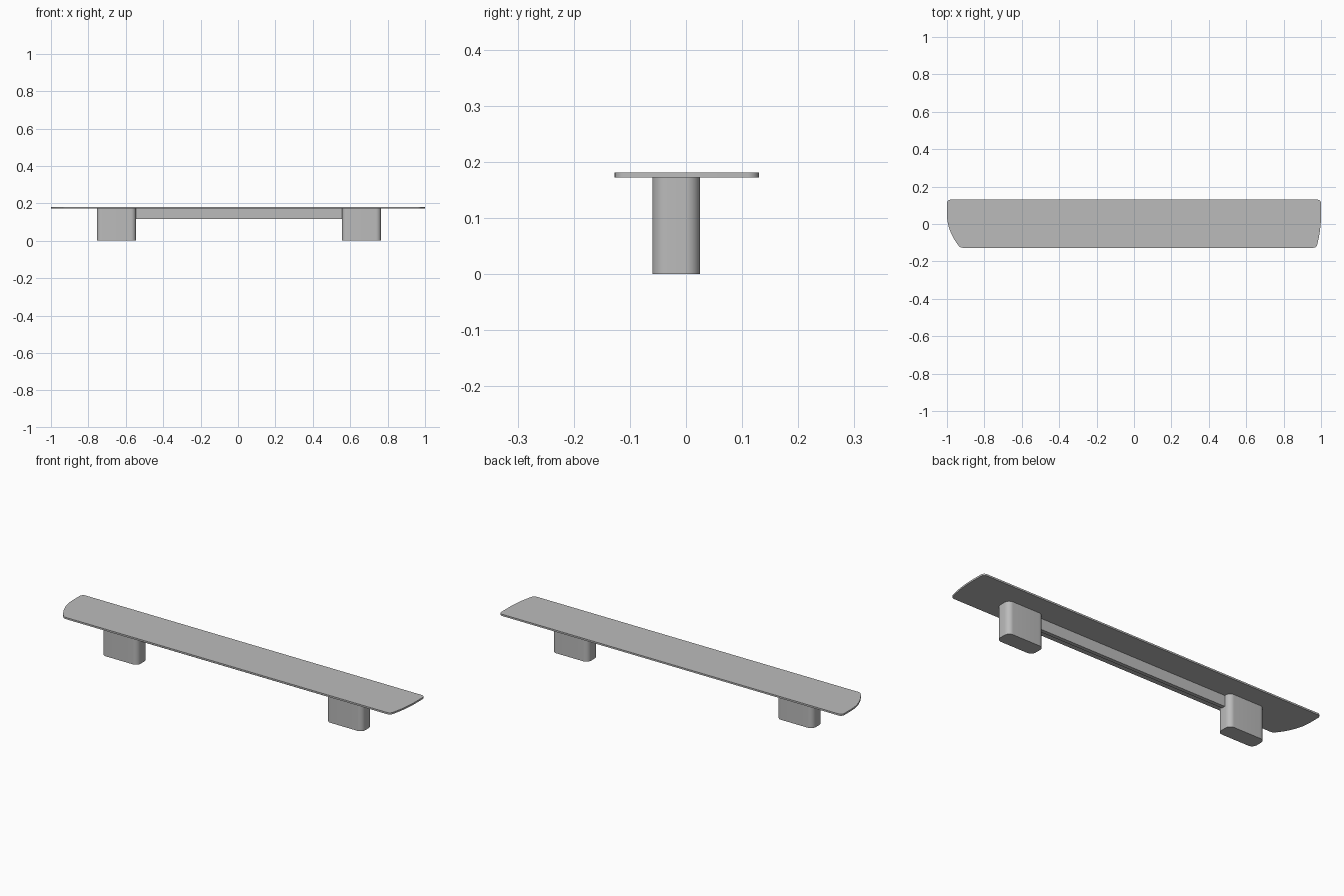
import bpy, bmesh, math
from mathutils import Vector

cube = bpy.data.objects.get("Cube")
if cube:
    bpy.data.objects.remove(cube, do_unlink=True)

grey = bpy.data.materials.new("plain grey")
grey.use_nodes = True
colour = (0.5, 0.5, 0.5, 1)
grey.diffuse_color = colour
grey.node_tree.nodes["Principled BSDF"].inputs["Base Color"].default_value = colour


def rounded(corners, steps=8):
    """Outline with each (x, y, radius) corner rounded by a quadratic curve or arc."""
    out = []
    for i, (x, y, r) in enumerate(corners):
        p = Vector((x, y))
        before = (Vector(corners[i - 1][:2]) - p).normalized()
        after = (Vector(corners[(i + 1) % len(corners)][:2]) - p).normalized()
        if r == 0:
            out.append(p)
            continue
        half = before.angle(after) / 2
        cut = r / math.tan(half)
        centre = p + (before + after).normalized() * (r / math.sin(half))
        a, b = p + before * cut - centre, p + after * cut - centre
        for k in range(steps + 1):
            t = k / steps
            out.append(centre + a.lerp(b, t).normalized() * r)
    return out


def prism(name, outline, z0, z1):
    """Extrude a flat outline upwards from z0 to z1."""
    bm = bmesh.new()
    base = bm.faces.new([bm.verts.new((p.x, p.y, z0)) for p in outline])
    top = bmesh.ops.extrude_face_region(bm, geom=[base])["geom"]
    bmesh.ops.translate(bm, vec=(0, 0, z1 - z0),
                        verts=[v for v in top if isinstance(v, bmesh.types.BMVert)])
    bmesh.ops.recalc_face_normals(bm, faces=bm.faces)
    mesh = bpy.data.meshes.new(name)
    bm.to_mesh(mesh)
    bm.free()
    mesh.materials.append(grey)
    obj = bpy.data.objects.new(name, mesh)
    bpy.context.collection.objects.link(obj)
    bpy.ops.object.select_all(action="DESELECT")
    obj.select_set(True)
    bpy.context.view_layer.objects.active = obj
    bpy.ops.object.shade_smooth_by_angle(angle=math.radians(35))


def box(x0, x1, y0, y1, r):
    return rounded([(x0, y0, r), (x1, y0, r), (x1, y1, r), (x0, y1, r)])


# Thin top board whose ends bow inwards towards the front
FRONT, BACK = -0.127, 0.13


def end(side, inset):
    """Bowed end points, listed from front to back."""
    points = []
    for k in range(1, 13):
        t = k / 12
        y = FRONT + t * (0.05 - FRONT)
        points.append((side * (1 - inset * (1 - t) ** 2), y, 0))
    return points


outline = [(0.975, FRONT, 0.02)] + end(1, 0.025)
outline += [(1, BACK, 0.02), (-1, BACK, 0.02)]
outline += end(-1, 0.07)[::-1] + [(-0.94, FRONT, 0.025)]
prism("top_board", rounded(outline), 0.172, 0.181)

# Two rounded block legs
for name, x in (("right_leg", -0.65), ("left_leg", 0.66)):
    prism(name, box(x - 0.105, x + 0.105, -0.06, 0.025, 0.027), 0, 0.172)

# Thin rail joining the legs under the board
prism("rail", box(-0.55, 0.56, -0.028, -0.008, 0), 0.115, 0.172)
